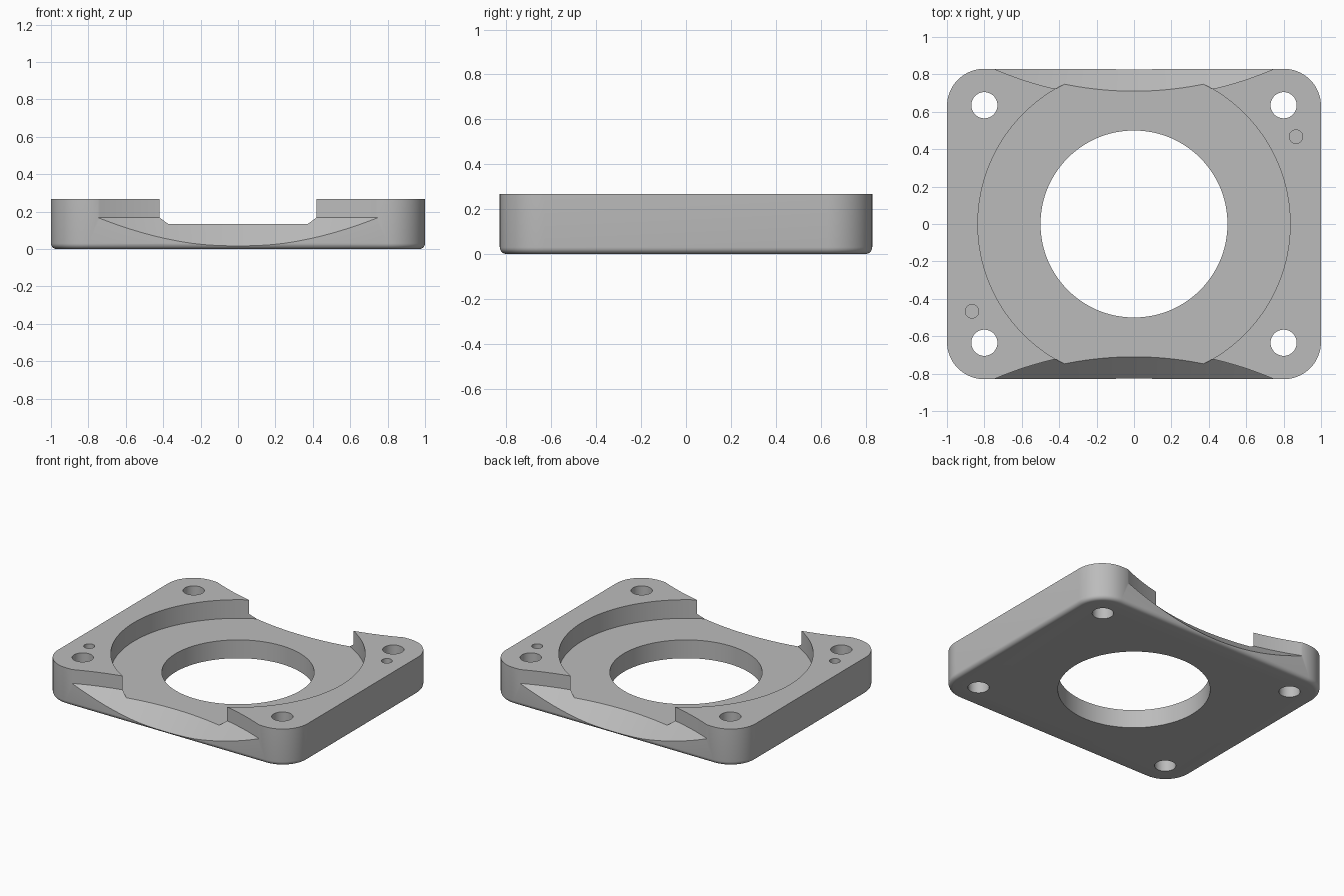
import bpy, bmesh, math

if "Cube" in bpy.data.objects:
    bpy.data.objects.remove(bpy.data.objects["Cube"])

HX, HY, H = 1.0, 0.83, 0.268      # half sizes and height
CORNER, FILLET = 0.2, 0.03
FLOOR, LEDGE = 0.133, 0.168       # recess floor, top of sloped scoop

grey = bpy.data.materials.new("mid grey")
grey.diffuse_color = (0.50, 0.50, 0.50, 1)
grey.use_nodes = True
grey.node_tree.nodes["Principled BSDF"].inputs["Base Color"].default_value = grey.diffuse_color


def loft(name, rings):
    """Closed solid through rings of equal point count, listed bottom to top."""
    bm = bmesh.new()
    loops = [[bm.verts.new(p) for p in ring] for ring in rings]
    n = len(loops[0])
    for a, b in zip(loops, loops[1:]):
        for i in range(n):
            j = (i + 1) % n
            bm.faces.new((a[i], a[j], b[j], b[i]))
    bm.faces.new(loops[0][::-1])
    bm.faces.new(loops[-1])
    mesh = bpy.data.meshes.new(name)
    bm.to_mesh(mesh)
    bm.free()
    mesh.materials.append(grey)
    obj = bpy.data.objects.new(name, mesh)
    bpy.context.collection.objects.link(obj)
    return obj


def plate_ring(r, z, steps=16):
    """Rounded rectangle whose corner centres stay fixed as r changes."""
    pts = []
    for k, (sx, sy) in enumerate(((1, 1), (-1, 1), (-1, -1), (1, -1))):
        for i in range(steps + 1):
            a = math.pi / 2 * (k + i / steps)
            pts.append((sx * (HX - CORNER) + r * math.cos(a),
                        sy * (HY - CORNER) + r * math.sin(a), z))
    return pts


def circle(x, y, r, z, n):
    return [(x + r * math.cos(2 * math.pi * i / n),
             y + r * math.sin(2 * math.pi * i / n), z) for i in range(n)]


def cutter(name, x, y, profile, n=48):
    """Turned cutter from (radius, height) pairs."""
    return loft(name, [circle(x, y, r, z, n) for r, z in profile])


# Plate with rounded corners and filleted bottom edge
rings = []
for i in range(7):
    a = math.pi / 2 * i / 6
    rings.append(plate_ring(CORNER - FILLET * (1 - math.sin(a)), FILLET * (1 - math.cos(a))))
rings.append(plate_ring(CORNER, H))
plate = loft("mounting_plate", rings)

# Centre bore and round recess
cutters = [cutter("bore_cutter", 0, 0, [(0.5, -0.1), (0.5, 0.5)], 128),
           cutter("recess_cutter", 0, 0, [(0.835, FLOOR), (0.835, 0.5)], 128)]

# Bolt holes through the corners
for sx in (-1, 1):
    for sy in (-1, 1):
        cutters.append(cutter("bolt_hole_cutter", sx * 0.8, sy * 0.635,
                              [(0.07, -0.1), (0.07, 0.5)]))

# Blind pin holes on opposite corners
for s in (-1, 1):
    cutters.append(cutter("pin_hole_cutter", s * 0.866, s * 0.467,
                          [(0.036, 0.15), (0.036, 0.5)], 32))

# Front and back scoops: straight wall above, 45 degree cone below
R = 1.89
for s in (-1, 1):
    cutters.append(cutter("scoop_cutter", 0, s * (0.675 + R),
                          [(R - LEDGE - 0.1, -0.1), (R, LEDGE), (R, 0.5)], 360))

for c in cutters:
    m = plate.modifiers.new(c.name, 'BOOLEAN')
    m.object, m.operation, m.solver = c, 'DIFFERENCE', 'EXACT'
bpy.context.view_layer.update()

# Bake the cuts, then drop the cutters
baked = bpy.data.meshes.new_from_object(
    plate.evaluated_get(bpy.context.evaluated_depsgraph_get()))
plate.modifiers.clear()
plate.data = baked
baked.materials.clear()
baked.materials.append(grey)
for p in baked.polygons:
    p.material_index = 0
for c in cutters:
    bpy.data.objects.remove(c)

# Smooth curved walls, sharp edges
bpy.ops.object.select_all(action='DESELECT')
plate.select_set(True)
bpy.context.view_layer.objects.active = plate
bpy.ops.object.shade_smooth_by_angle(angle=math.radians(28))
